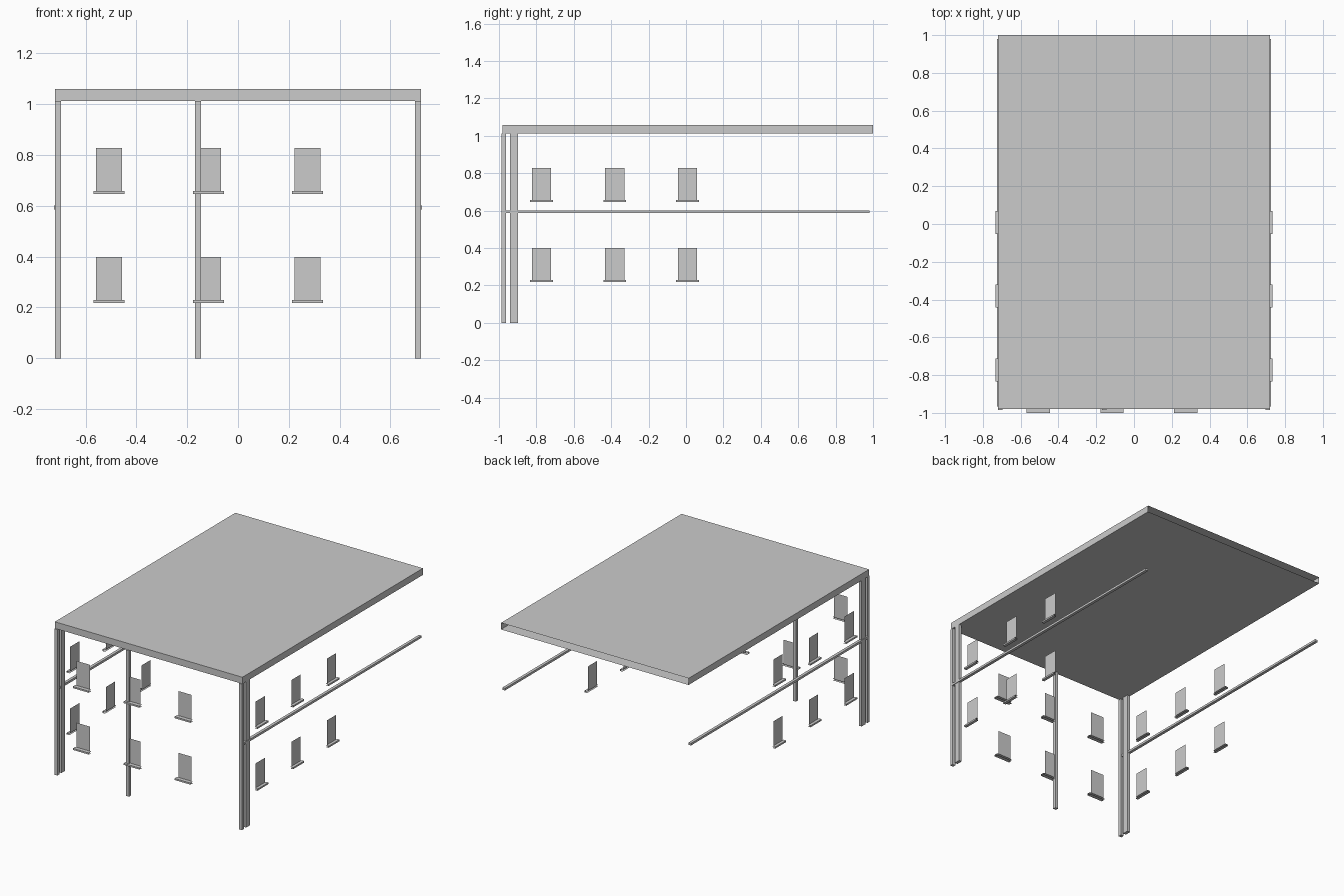
import bpy, bmesh
from mathutils import Matrix, Vector
from math import pi

if "Cube" in bpy.data.objects:
    bpy.data.objects.remove(bpy.data.objects["Cube"])


def finish(name, bm):
    mesh = bpy.data.meshes.new(name)
    bm.to_mesh(mesh)
    bm.free()
    obj = bpy.data.objects.new(name, mesh)
    bpy.context.collection.objects.link(obj)
    return obj


def box(name, x, y, z, open_dirs=()):
    """Box between ranges; faces pointing along open_dirs are left out."""
    bm = bmesh.new()
    bmesh.ops.create_cube(bm, size=1)
    for v in bm.verts:
        for i, (lo, hi) in enumerate((x, y, z)):
            v.co[i] = lo if v.co[i] < 0 else hi
    bm.normal_update()
    drop = [f for f in bm.faces
            if any(f.normal.dot(Vector(d)) > 0.9 for d in open_dirs)]
    bmesh.ops.delete(bm, geom=drop, context='FACES')
    return finish(name, bm)


def window(name, centre, z_bottom, wall, reach, turn):
    """Flat pane with an open-ended sill, modelled facing -y then turned."""
    place = Matrix.Rotation(turn, 4, 'Z')
    bm = bmesh.new()
    w, z_top = 0.051, z_bottom + 0.17
    bm.faces.new([bm.verts.new((centre + dx, -wall, z)) for dx, z in
                  ((-w, z_bottom), (w, z_bottom), (w, z_top), (-w, z_top))])
    pane = finish(name + "_pane", bm)
    sill = box(name + "_sill", (centre - 0.061, centre + 0.061),
               (-reach, -wall), (z_bottom - 0.011, z_bottom),
               ((1, 0, 0), (-1, 0, 0), (0, 1, 0)))
    for o in (pane, sill):
        o.data.transform(place)


# Flat roof: thin shell open at the back
box("roof", (-0.72, 0.72), (-0.98, 1.0), (1.013, 1.059), ((0, 1, 0),))

# Front pilasters
for i, x in enumerate((-0.7085, -0.158, 0.7085)):
    box(f"front_pilaster_{i}", (x - 0.0115, x + 0.0115), (-0.986, -0.963), (0, 1.013))

# Side pilasters and string courses
for side, s in (("left", -1), ("right", 1)):
    box(f"{side}_pilaster", sorted((s * 0.698, s * 0.72)), (-0.94, -0.898), (0, 1.013))
    box(f"{side}_string_course", sorted((s * 0.704, s * 0.724)), (-0.966, 0.98), (0.586, 0.601))

# Windows on two floors of the front and both sides
for floor, z in (("lower", 0.229), ("upper", 0.658)):
    for i, x in enumerate((-0.507, -0.117, 0.274)):
        window(f"front_{floor}_window_{i}", x, z, 0.973, 1.0, 0)
    for i, y in enumerate((-0.772, -0.381, 0.008)):
        window(f"right_{floor}_window_{i}", y, z, 0.712, 0.732, pi / 2)
        window(f"left_{floor}_window_{i}", -y, z, 0.712, 0.732, -pi / 2)
